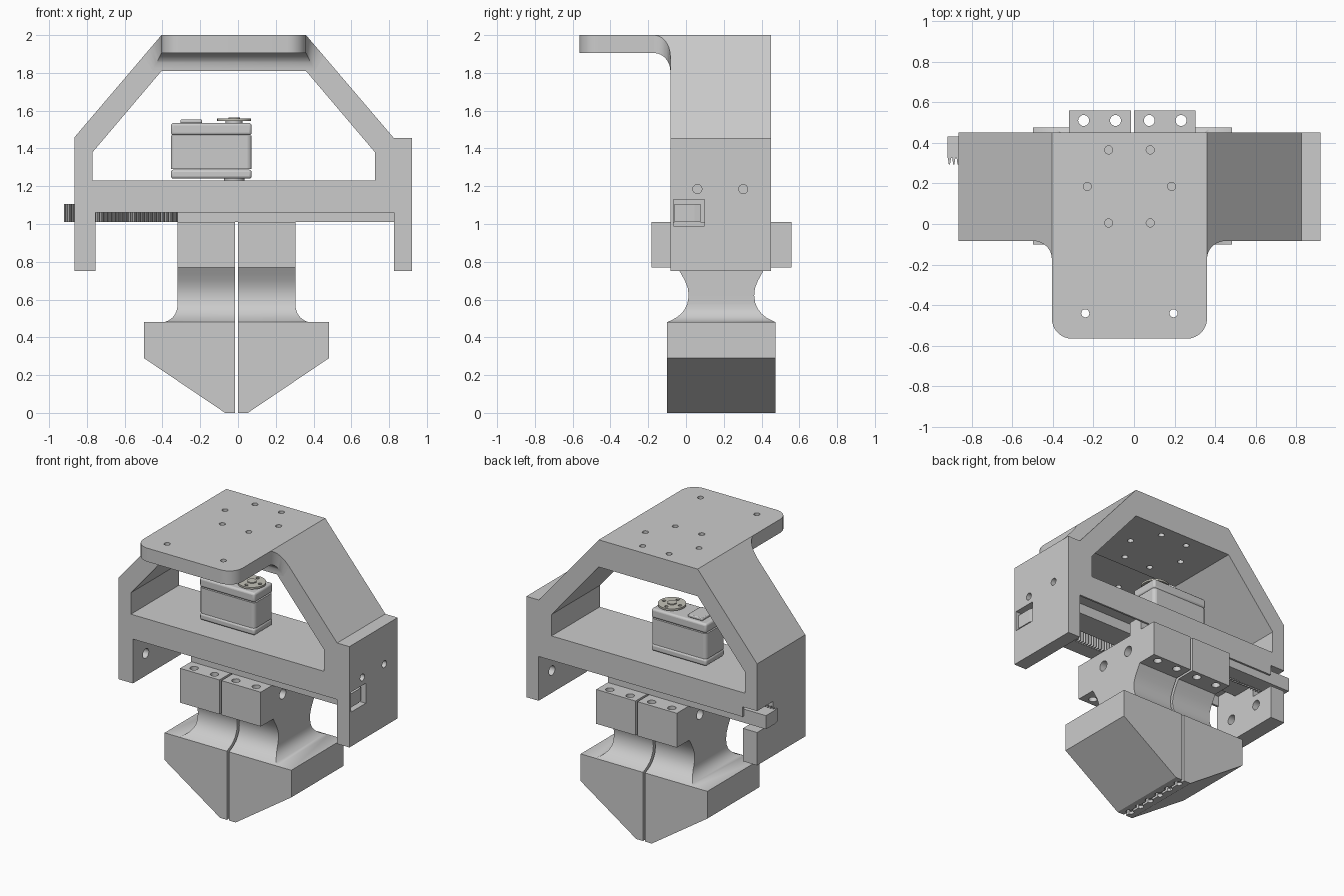
import bpy, bmesh, math
from math import sin, cos, pi, sqrt

if "Cube" in bpy.data.objects:
    bpy.data.objects.remove(bpy.data.objects["Cube"])


def finish(name, bm):
    bmesh.ops.recalc_face_normals(bm, faces=bm.faces)
    me = bpy.data.meshes.new(name)
    bm.to_mesh(me)
    bm.free()
    ob = bpy.data.objects.new(name, me)
    bpy.context.collection.objects.link(ob)
    return ob


def activate(ob):
    bpy.ops.object.select_all(action='DESELECT')
    ob.select_set(True)
    bpy.context.view_layer.objects.active = ob


def loft(name, rings):
    """Skin a list of equal-length point rings and cap both ends."""
    bm = bmesh.new()
    vs = [[bm.verts.new(p) for p in r] for r in rings]
    n = len(rings[0])
    for a, b in zip(vs, vs[1:]):
        for i in range(n):
            j = (i + 1) % n
            bm.faces.new((a[i], a[j], b[j], b[i]))
    bm.faces.new(vs[0])
    bm.faces.new(vs[-1])
    return finish(name, bm)


def prism_y(name, pts, y0, y1):
    return loft(name, [[(x, y, z) for x, z in pts] for y in (y0, y1)])


def prism_z(name, pts, z0, z1):
    return loft(name, [[(x, y, z) for x, y in pts] for z in (z0, z1)])


def box(name, x0, x1, y0, y1, z0, z1):
    return prism_z(name, [(x0, y0), (x1, y0), (x1, y1), (x0, y1)], z0, z1)


def rod(name, axis, c, r, a, b, n=24):
    """Cylinder along 'x' or 'z' from a to b, c is the centre in the other axes."""
    circ = [(c[0] + r * cos(2 * pi * i / n), c[1] + r * sin(2 * pi * i / n)) for i in range(n)]
    if axis == 'z':
        return prism_z(name, circ, a, b)
    return loft(name, [[(x, p, q) for p, q in circ] for x in (a, b)])


def cut(ob, cutters):
    activate(ob)
    for c in cutters:
        m = ob.modifiers.new("cut", 'BOOLEAN')
        m.operation, m.solver, m.object = 'DIFFERENCE', 'EXACT', c
        bpy.ops.object.modifier_apply(modifier=m.name)
        bpy.data.objects.remove(c)


def bevel(ob, w, seg=3):
    m = ob.modifiers.new("bevel", 'BEVEL')
    m.width, m.segments = w, seg


# Arched frame with two legs
frame = prism_y("frame", [(-.865, .75), (-.865, 1.46), (-.405, 2), (.36, 2), (.825, 1.455), (.92, 1.455),
                          (.92, .75), (.825, .75), (.825, 1.06), (-.755, 1.06), (-.755, .75)], -.083, .45)
cuts = [prism_y("opening", [(-.77, 1.23), (-.77, 1.38), (-.405, 1.81), (.36, 1.81), (.725, 1.38), (.725, 1.23)], -.3, .6)]
# rack channels under the beam, opening through one leg each
cuts += [box("front_channel", -.755, 1, -.067, .098, .99, 1.13),
         box("rear_channel", -.80, .825, .275, .437, .99, 1.13),
         box("rear_notch", -1, -.754, .275, .6, .98, 1.13)]
# mounting holes in the top
cuts += [rod("hole", 'z', c, .02, 1.7, 2.1, 16) for c in
         [(-.125, .365), (.08, .365), (-.23, .185), (.185, .185), (-.125, .005), (.08, .005)]]
# guide rod sockets in the legs
for y in (.06, .303):
    cuts += [rod("socket", 'x', (y, .905), .033, -.82, -.7),
             rod("socket", 'x', (y, .905), .033, .78, .885),
             rod("screw_hole", 'x', (y, 1.185), .024, .80, 1)]
cut(frame, cuts)

# Overhanging mounting plate with rounded front corners
plate_pts = [(.36, -.17), (-.405, -.17)]
for cx, a0 in ((-.305, pi), (.26, 1.5 * pi)):
    plate_pts += [(cx + .1 * cos(a0 + pi / 2 * i / 8), -.465 + .1 * sin(a0 + pi / 2 * i / 8)) for i in range(9)]
plate = prism_z("mounting_plate", plate_pts, 1.905, 2)
cut(plate, [rod("hole", 'z', (x, -.44), .02, 1.8, 2.1, 16) for x in (-.24, .195)])

# Concave fillet blending plate into arch
rings = []
for i in range(11):
    a = pi / 2 * i / 10
    y, d = -.17 + .087 * sin(a), .095 * (1 - cos(a))
    rings.append([(-.405, y, 2), (.36, y, 2), (.36 + d, y, 2 - 1.17 * d), (.36 + d * .5, y, 1.905 - d),
                  (-.405 - d * .5, y, 1.905 - d), (-.405 - d, y, 2 - 1.17 * d)])
loft("plate_fillet", rings)

# Gripper jaws: height, near-side depth limit; widths follow a flared foot
MID = -.008


def jaw(name, s):
    prof = [(0, .06, -.10), (.29, .49, -.10), (.48, .49, -.10)]
    for z, y in [(.481, -.098), (.49, -.078), (.505, -.05), (.525, -.025), (.55, -.006), (.58, .008), (.62, .014),
                 (.66, .010), (.70, -.006), (.735, -.025), (.769, -.045)]:
        t = max(0, (.57 - z) / .092)
        prof.append((z, .312 + .09 * (1 - sqrt(1 - t * t)), y))
    prof += [(.77, .312, -.183), (1.01, .312, -.183)]
    rings = []
    for z, u, y0 in prof:
        y1 = .375 - y0
        rings.append([(MID + s * p, q, z) for p, q in ((.008, y0), (u, y0), (u, y1), (.008, y1))])
    ob = loft(name, rings)
    c = [rod("bolt_hole", 'z', (MID + s * u, y), .027, .7, 1.1) for u in (.083, .24) for y in (-.13, .51)]
    c += [rod("guide_hole", 'x', (y, .905), .035, MID - s * .02, MID + s * .5) for y in (.06, .303)]
    # scalloped gripping tip
    c += [rod("scallop", 'z', (MID + s * .008, -.05 + .095 * i), .02, -.05, .02, 12) for i in range(6)]
    cut(ob, c)
    return ob


jaws = [jaw("left_jaw", -1), jaw("right_jaw", 1)]

# Toothed racks: the front one is the rear one turned half round
PITCH = .0215
rack_pts = [(.304, .43), (-.92, .43)]
x = -.92
while x + PITCH < .304:
    rack_pts += [(x, .325), (x + .003, .325), (x + .008, .292), (x + .0135, .292), (x + .0185, .325)]
    x += PITCH
rack_pts.append((.304, .325))
prism_z("rear_rack", rack_pts, 1.01, 1.105)
prism_z("front_rack", [(2 * MID - px, .37 - py) for px, py in rack_pts], 1.01, 1.105)

# Servo motor: three stacked case sections
for nm, z0, z1 in (("lower", 1.24, 1.288), ("middle", 1.29, 1.468), ("upper", 1.47, 1.535)):
    bm = box("motor_case_" + nm, -.355, .072, .08, .285, z0, z1)
    m = bm.modifiers.new("bevel", 'BEVEL')
    m.width, m.segments, m.limit_method = .022 if nm == "middle" else .014, 3, 'ANGLE'
    if nm == "middle":
        # round only the upright edges
        m.limit_method = 'WEIGHT'
        att = bm.data.attributes.new("bevel_weight_edge", 'FLOAT', 'EDGE')
        for e in bm.data.edges:
            p, q = (bm.data.vertices[v].co for v in e.vertices)
            att.data[e.index].value = 1.0 if abs(p.z - q.z) > .01 else 0.0
bevel(box("motor_socket", -.305, -.19, .11, .255, 1.533, 1.553), .006, 2)
rod("motor_bottom_boss", 'z', (-.02, .183), .055, 1.23, 1.245, 32)
rod("motor_shaft", 'z', (-.02, .183), .045, 1.53, 1.55, 32)

# Output horn with bolt circle
horn = rod("motor_horn", 'z', (-.02, .183), .09, 1.545, 1.558, 40)
cut(horn, [rod("hole", 'z', (-.02 + .062 * cos(pi * i / 2), .183 + .062 * sin(pi * i / 2)), .012, 1.5, 1.6, 12)
           for i in range(4)])
hub = rod("motor_horn_hub", 'z', (-.02, .183), .03, 1.55, 1.565, 24)
metal = bpy.data.materials.new("horn_metal")
metal.diffuse_color = (.55, .54, .48, 1)
metal.use_nodes = True
metal.node_tree.nodes["Principled BSDF"].inputs["Base Color"].default_value = metal.diffuse_color
for ob in (horn, hub):
    ob.data.materials.append(metal)

# Smooth curved faces, keep edges crisp
for ob in list(bpy.context.scene.objects):
    activate(ob)
    bpy.ops.object.shade_smooth_by_angle()
